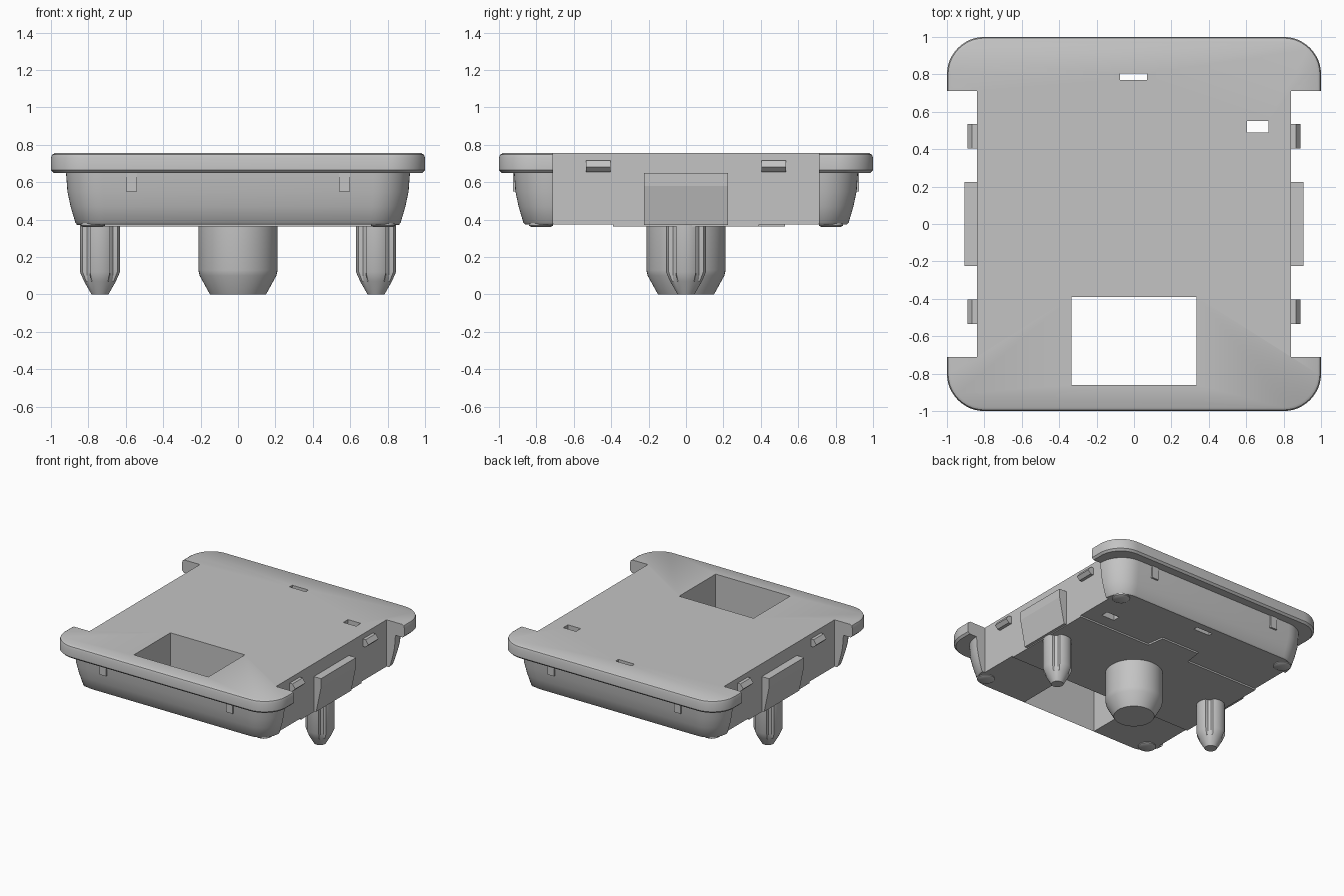
import bpy, bmesh
from math import pi, cos, sin, radians
from mathutils import Vector

cube = bpy.data.objects.get("Cube")
if cube:
    bpy.data.objects.remove(cube)

grey = bpy.data.materials.new("matte_grey")
grey.use_nodes = True
colour = (0.55, 0.55, 0.55, 1)
grey.diffuse_color = colour
grey.node_tree.nodes["Principled BSDF"].inputs["Base Color"].default_value = colour


def loft(name, rings):
    """Skin a stack of equal-length point rings and cap both ends."""
    bm = bmesh.new()
    rows = [[bm.verts.new(p) for p in ring] for ring in rings]
    n = len(rows[0])
    for a, b in zip(rows, rows[1:]):
        for i in range(n):
            j = (i + 1) % n
            bm.faces.new((a[i], a[j], b[j], b[i]))
    bm.faces.new(rows[0])
    bm.faces.new(rows[-1])
    bmesh.ops.recalc_face_normals(bm, faces=bm.faces)
    mesh = bpy.data.meshes.new(name)
    bm.to_mesh(mesh)
    bm.free()
    mesh.materials.append(grey)
    ob = bpy.data.objects.new(name, mesh)
    bpy.context.collection.objects.link(ob)
    return ob


def box(name, x0, x1, y0, y1, z0, z1):
    corners = ((x0, y0), (x1, y0), (x1, y1), (x0, y1))
    return loft(name, [[(x, y, z) for x, y in corners] for z in (z0, z1)])


def rounded_square(half, radius, z, steps=12):
    pts = []
    for k, (sx, sy) in enumerate(((1, 1), (-1, 1), (-1, -1), (1, -1))):
        for i in range(steps + 1):
            a = pi / 2 * (k + i / steps)
            pts.append((sx * (half - radius) + radius * cos(a),
                        sy * (half - radius) + radius * sin(a), z))
    return pts


def circle(r, z, x=0, y=0, n=48):
    return [(x + r * cos(2 * pi * i / n), y + r * sin(2 * pi * i / n), z)
            for i in range(n)]


def smooth(ob):
    bpy.ops.object.select_all(action='DESELECT')
    ob.select_set(True)
    bpy.context.view_layer.objects.active = ob
    bpy.ops.object.shade_smooth_by_angle(angle=radians(30))


def cut(ob, cutters):
    for c in cutters:
        mod = ob.modifiers.new(c.name, 'BOOLEAN')
        mod.operation = 'DIFFERENCE'
        mod.solver = 'EXACT'
        mod.object = c


# Top flange with softened rim
flange = loft("top_flange", [rounded_square(h, r, z) for h, r, z in (
    (0.985, 0.185, 0.65), (1, 0.2, 0.665), (1, 0.2, 0.73),
    (0.994, 0.194, 0.747), (0.98, 0.18, 0.755))])

# Tapered lower housing
housing = loft("lower_housing", [rounded_square(h, r, z) for h, r, z in (
    (0.86, 0.15, 0.375), (0.87, 0.16, 0.385), (0.895, 0.18, 0.47),
    (0.912, 0.19, 0.55), (0.92, 0.2, 0.655))])

# Side notches and through windows
cutters = [box("window_cutter", -0.335, 0.335, -0.86, -0.39, 0.2, 1),
           box("slot_cutter", -0.075, 0.07, 0.77, 0.805, 0.2, 1),
           box("port_cutter", 0.605, 0.72, 0.49, 0.55, 0.2, 1)]
for s in (-1, 1):
    x0, x1 = sorted((s * 0.84, s * 1.3))
    cutters.append(box("side_notch_cutter", x0, x1, -0.71, 0.71, 0.2, 1))
for c in cutters:
    c.hide_render = True
    c.hide_set(True)
    c.display_type = 'WIRE'
for ob in (flange, housing):
    smooth(ob)
    cut(ob, cutters)

# Raised underside plate with a centre tab
outline = [(-0.84, -0.39), (0.84, -0.39), (0.84, 0.39), (0.19, 0.39),
           (0.17, 0.53), (-0.17, 0.53), (-0.19, 0.39), (-0.84, 0.39)]
loft("underside_plate", [[(x, y, z) for x, y in outline] for z in (0.362, 0.39)])

# Corner feet and narrow ribs under the flange
for sx in (-1, 1):
    for sy in (-1, 1):
        foot = loft("corner_foot", [circle(r, z, sx * 0.775, sy * 0.775, 24)
                                    for r, z in ((0.05, 0.36), (0.065, 0.368), (0.065, 0.4))])
        smooth(foot)
        x0, x1 = sorted((sx * 0.54, sx * 0.6))
        y0, y1 = sorted((sy * 0.88, sy * 0.926))
        box("flange_rib", x0, x1, y0, y1, 0.55, 0.655)

# Centre post
post = loft("centre_post", [circle(r, z) for r, z in (
    (0.15, 0), (0.205, 0.1), (0.212, 0.13), (0.212, 0.38))])
smooth(post)


def grooved(scale, depth, z, x, n=48):
    """Round section with shallow grooves on the diagonals."""
    pts = []
    for i in range(n):
        a = 2 * pi * i / n
        r = scale * (1 - depth if abs(sin(2 * a)) > 0.9 else 1)
        pts.append((x + r * cos(a), r * sin(a), z))
    return pts


for s in (-1, 1):
    # Grooved locating pins
    pin = loft("locating_pin", [grooved(r, d, z, s * 0.738) for r, d, z in (
        (0.045, 0, 0), (0.085, 0, 0.07), (0.107, 0.17, 0.12), (0.107, 0.17, 0.38))])
    smooth(pin)

    # Sloped side clips
    profile = [(0.82, 0.37), (0.862, 0.37), (0.905, 0.58), (0.905, 0.65), (0.82, 0.65)]
    loft("side_clip", [[(s * x, y, z) for x, z in profile] for y in (-0.225, 0.225)])

    # Small snap teeth
    tooth = [(0.82, 0.655), (0.865, 0.655), (0.89, 0.68), (0.865, 0.715), (0.82, 0.715)]
    for y in (-0.47, 0.47):
        loft("snap_tooth", [[(s * x, y + d, z) for x, z in tooth] for d in (-0.065, 0.065)])
